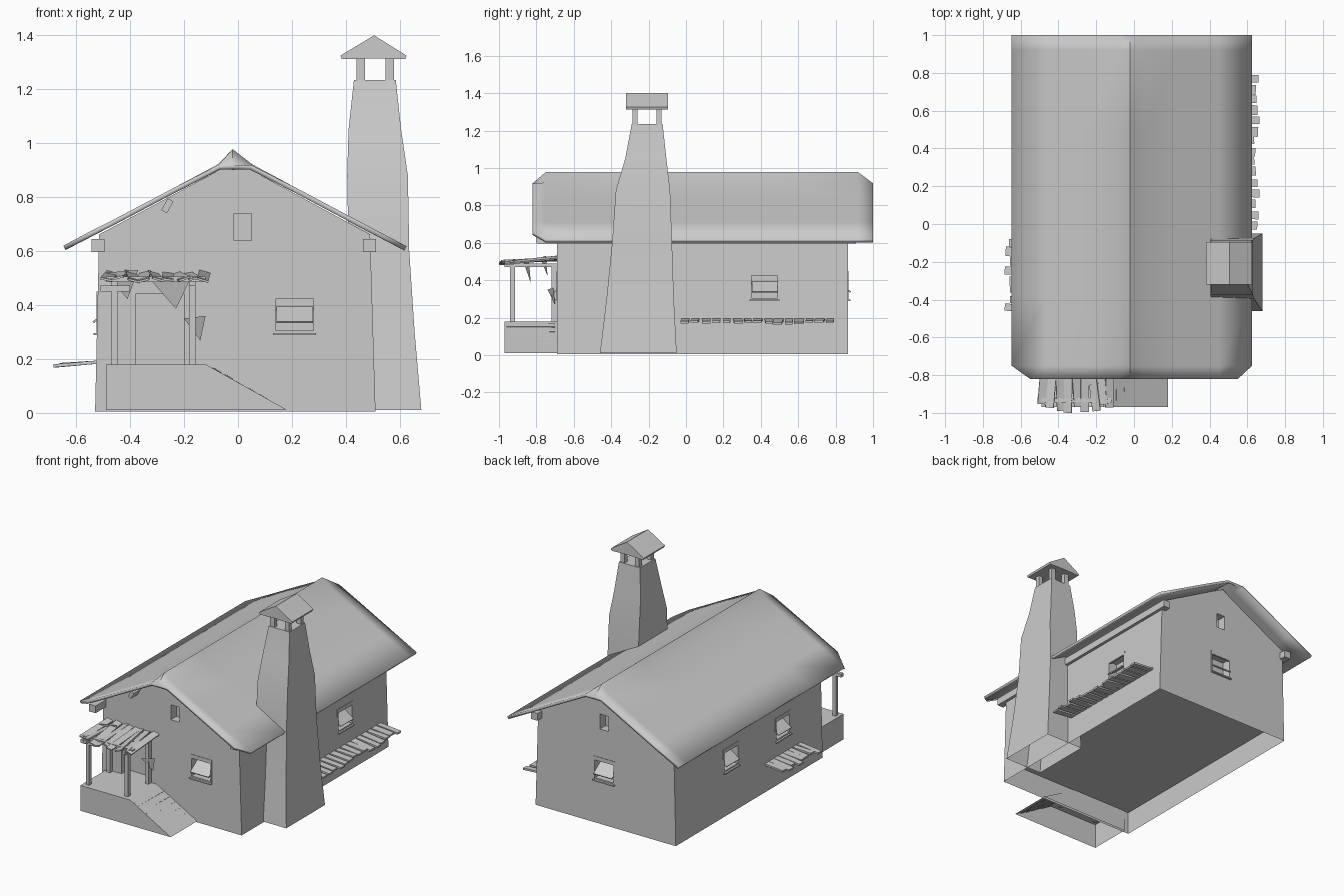
import bpy, bmesh, math, random
from mathutils import Matrix, Vector

if "Cube" in bpy.data.objects:
    bpy.data.objects.remove(bpy.data.objects["Cube"])

random.seed(4)
grey = bpy.data.materials.new("plaster grey")
grey.diffuse_color = (0.6, 0.6, 0.6, 1)
grey.use_nodes = True
grey.node_tree.nodes["Principled BSDF"].inputs["Base Color"].default_value = grey.diffuse_color


def finish(name, bm, smooth=None, recalc=True):
    if recalc:
        bmesh.ops.recalc_face_normals(bm, faces=bm.faces)
    me = bpy.data.meshes.new(name)
    bm.to_mesh(me)
    bm.free()
    me.materials.append(grey)
    ob = bpy.data.objects.new(name, me)
    bpy.context.collection.objects.link(ob)
    if smooth:
        bpy.ops.object.select_all(action='DESELECT')
        ob.select_set(True)
        bpy.context.view_layer.objects.active = ob
        bpy.ops.object.shade_smooth_by_angle(angle=math.radians(smooth))
    return ob


def add_box(bm, lo, hi, m=Matrix()):
    lo, hi = Vector(lo), Vector(hi)
    s = hi - lo
    bmesh.ops.create_cube(bm, size=1, matrix=m @ Matrix.Translation((lo + hi) / 2)
                          @ Matrix.Diagonal((s.x, s.y, s.z, 1)))


def add_prism(bm, profile, y0, y1):
    # (x, z) outline extruded along y
    a = [bm.verts.new((x, y0, z)) for x, z in profile]
    b = [bm.verts.new((x, y1, z)) for x, z in profile]
    n = len(profile)
    bm.faces.new(a)
    bm.faces.new(b[::-1])
    for i in range(n):
        j = (i + 1) % n
        bm.faces.new((a[i], b[i], b[j], a[j]))
    bmesh.ops.recalc_face_normals(bm, faces=bm.faces)


def lowest_face(bm):
    return min(bm.faces, key=lambda f: f.calc_center_median().z)


def tilted(loc, rx=0, ry=0, rz=0):
    return (Matrix.Translation(loc) @ Matrix.Rotation(rz, 4, 'Z')
            @ Matrix.Rotation(ry, 4, 'Y') @ Matrix.Rotation(rx, 4, 'X'))


# house walls, hollowed under the floor
bm = bmesh.new()
add_prism(bm, [(-.53, 0.005), (.51, 0.005), (.49, .662), (.05, .9), (-.02, .935),
               (-.07, .9), (-.515, .662)], -.69, .865)
base = lowest_face(bm)
bmesh.ops.inset_region(bm, faces=[base], thickness=.008)
bmesh.ops.translate(bm, verts=base.verts, vec=(0, 0, .15))
walls = finish("house_walls", bm)

# windows: wall angle, position along wall, wall distance, centre height, width, height
big = (.37, .14, .13)
small = (.69, .065, .10)
windows = [(0, .21, .69) + big, (90, .42, .498) + big, (180, 0, .865) + big,
           (-90, .28, .521) + big, (-90, -.27, .521) + big,
           (0, .017, .69) + small, (180, 0, .865) + small]
cut, frames, panels = bmesh.new(), bmesh.new(), bmesh.new()
for ang, u, dist, z, w, h in windows:
    m = Matrix.Rotation(math.radians(ang), 4, 'Z') @ Matrix.Translation((u, -dist, z))
    add_box(cut, (-w / 2, -.06, -h / 2), (w / 2, .06, h / 2), m)
    if w > .1:
        add_box(frames, (-.08, -.003, .055), (.08, .01, .08), m)
        add_box(frames, (-.08, -.015, -.082), (.08, .01, -.074), m)
        for s in (-1, 1):
            add_box(frames, (s * .075 - .005, -.003, -.08), (s * .075 + .005, .01, .08), m)
        add_box(panels, (-.068, -.05, -.004), (.068, .05, .004),
                m @ tilted((0, .025, -.005), rx=math.radians(35)))
# doorway opening
add_box(cut, (-.38, -.8, .18), (-.2, -.62, .44))
cutter = finish("opening_cutter", cut)
cutter.hide_render = True
cutter.hide_viewport = True
mod = walls.modifiers.new("openings", 'BOOLEAN')
mod.object = cutter
mod.solver = 'EXACT'
finish("window_frames", frames)
finish("window_panels", panels)

# roof shell: rows along y of the gable profile, blunted at both ends
prof = [(-.648, .62), (-.47, .712), (-.25, .828), (-.074, .922), (-.02, .978),
        (.052, .922), (.22, .832), (.45, .71), (.625, .618)]
rows = [(-.82, .918, .55), (-.75, .98, .65), (-.4, .98, .65), (.1, .98, .65),
        (.5, .98, .65), (.92, .98, .65), (1.0, .918, .65)]
bm = bmesh.new()
grid = []
for y, top, wide in rows:
    line = []
    for x, z in prof:
        if abs(x) > wide:
            z += (abs(x) - wide) * .53
            x = math.copysign(wide, x)
        line.append(bm.verts.new((x, y, min(z, top))))
    grid.append(line)
for a, b in zip(grid, grid[1:]):
    for i in range(len(prof) - 1):
        bm.faces.new((a[i], a[i + 1], b[i + 1], b[i]))
roof = finish("roof", bm, 35, recalc=False)
sol = roof.modifiers.new("thickness", 'SOLIDIFY')
sol.thickness = .018
sol.offset = -1

# eave beams and a purlin end
bm = bmesh.new()
for x, y in ((-.52, -.8), (.488, -.75)):
    add_box(bm, (x - .024, y, .597), (x + .024, .91, .645))
add_box(bm, (-.012, -.06, -.025), (.012, .1, .025), tilted((-.262, -.7, .768), ry=.5))
finish("eave_beams", bm)

# chimney: stacked rectangles (z, x0, x1, y0, y1), open below
bm = bmesh.new()
loops = []
for z, x0, x1, y0, y1 in [(.01, .40, .68, -.46, -.05), (.3, .405, .655, -.425, -.065),
                          (.6, .41, .635, -.395, -.075), (.88, .405, .63, -.375, -.085),
                          (1.05, .41, .605, -.325, -.105), (1.235, .43, .585, -.29, -.125)]:
    loops.append([bm.verts.new(p) for p in
                  ((x0, y0, z), (x1, y0, z), (x1, y1, z), (x0, y1, z))])
for a, b in zip(loops, loops[1:]):
    for i in range(4):
        bm.faces.new((a[i], a[(i + 1) % 4], b[(i + 1) % 4], b[i]))
bm.faces.new(loops[-1])
finish("chimney", bm, 30)

# chimney posts and gabled cap
bm = bmesh.new()
for x in (.455, .563):
    for y in (-.272, -.145):
        add_box(bm, (x - .016, y - .014, 1.23), (x + .016, y + .014, 1.325))
finish("chimney_posts", bm)
bm = bmesh.new()
add_prism(bm, [(.38, 1.325), (.385, 1.312), (.505, 1.315), (.62, 1.312), (.625, 1.325), (.505, 1.4)],
          -.32, -.095)
finish("chimney_cap", bm)

# porch platform with sloping stair, open below
bm = bmesh.new()
add_prism(bm, [(-.49, .01), (-.49, .18), (-.12, .18), (0, .113), (.18, .012)], -.97, -.68)
bmesh.ops.delete(bm, geom=[lowest_face(bm)], context='FACES_ONLY')
finish("porch_platform", bm, recalc=False)
bm = bmesh.new()
for i in range(6):
    x = -.08 + i * .042
    add_box(bm, (-.016, -.13, 0), (.016, .13, .004),
            tilted((x, -.83, .156 - i * .0245), ry=.53, rz=random.uniform(-.04, .04)))
finish("stair_treads", bm)

# porch posts and beams
bm = bmesh.new()
for x in (-.458, -.17):
    add_box(bm, (x - .012, -.94, .175), (x + .012, -.915, .49))
    add_box(bm, (x - .012, -.72, .175), (x + .012, -.69, .49))
    add_box(bm, (x - .012, -.97, .47), (x + .012, -.68, .49))
add_box(bm, (-.51, -.94, .45), (-.4, -.915, .472))
add_box(bm, (-.49, -.945, .485), (-.12, -.92, .505))
finish("porch_frame", bm)

# ragged porch roof planks and hanging scraps
bm = bmesh.new()
for i in range(9):
    end = 0 if i == 3 else random.uniform(0, .05)
    add_box(bm, (-.022, -.155 + end, -.004), (.022, .16, .004),
            tilted((-.48 + i * .044, -.845, .505), rx=random.uniform(0, .12),
                   ry=random.uniform(-.4, .4), rz=random.uniform(-.12, .12)))
for x, y, z, s in [(-.25, -.87, .45, .08), (-.43, -.78, .47, .06), (-.16, -.74, .3, .04)]:
    vs = [bm.verts.new(p) for p in ((x - s, y, z + .05), (x + s, y + .03, z + .06),
                                    (x + .02, y + .04, z - s * .8))]
    bm.faces.new(vs)
finish("porch_roof_planks", bm)

# slatted ledges under the side windows
bm = bmesh.new()
for side, wall, y0, y1, n in ((1, .505, -.03, .8, 15), (-1, -.525, -.47, -.08, 8)):
    for i in range(n):
        y = y0 + (i + .5) * (y1 - y0) / n
        w = random.uniform(.018, .026)
        reach = random.uniform(.13, .16)
        add_box(bm, (-.01, -w, -.006), (reach, w, .006),
                tilted((wall, y, .188), ry=random.uniform(.05, .13),
                       rz=random.uniform(-.06, .06) + (0 if side > 0 else math.pi)))
finish("side_ledge_slats", bm)
